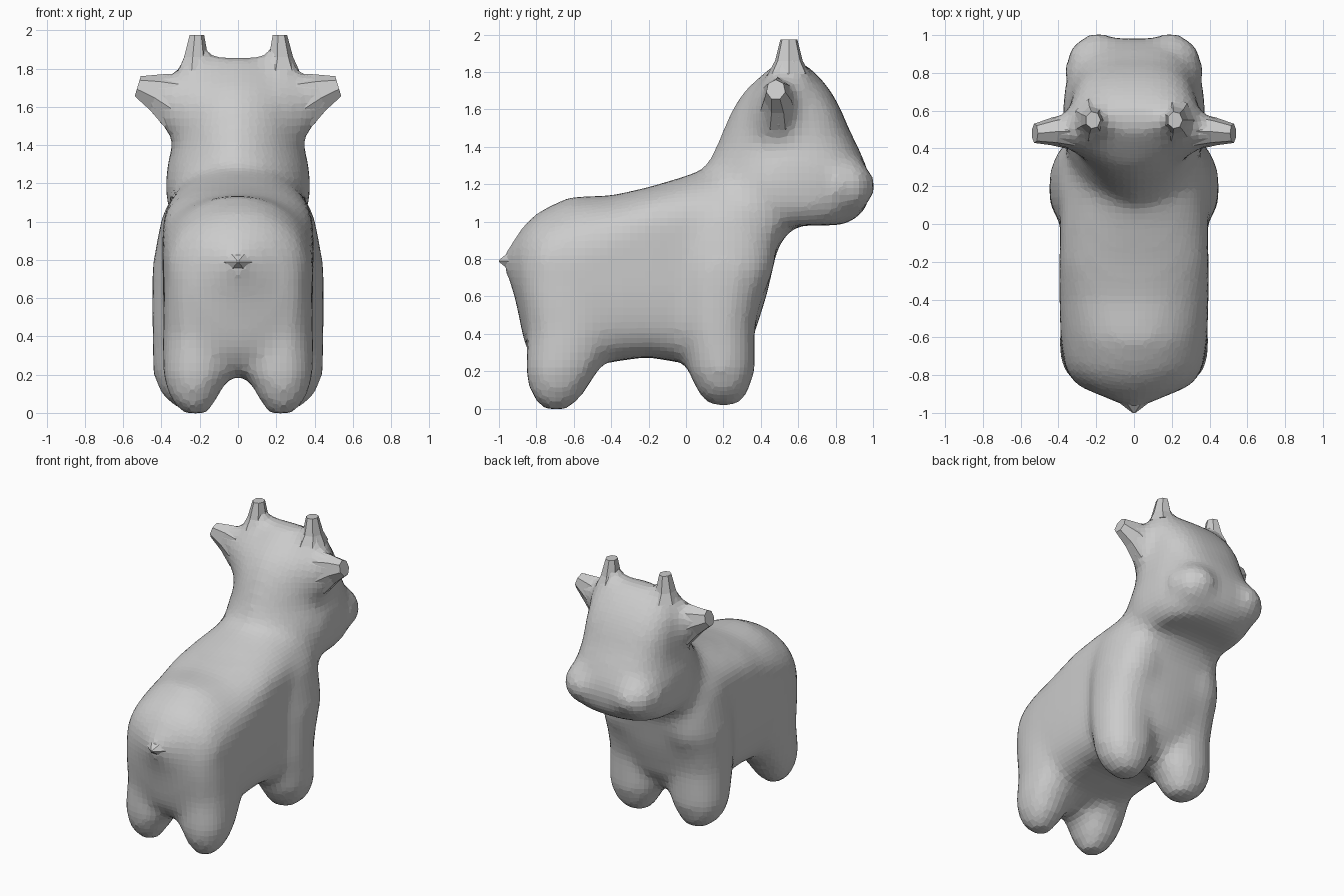
import bpy, bmesh, math
from mathutils import Vector


def ring(c, u, v, n=28, e=2.0, e_back=None, v_back=1.0):
    """Superellipse ring about c with half axes u, v; e_back, v_back shape the -v half."""
    pts = []
    for i in range(n):
        a = 2 * math.pi * i / n
        ca, sa = math.cos(a), math.sin(a)
        k = 2 / (e_back if e_back and sa < 0 else e)
        p = math.copysign(abs(ca) ** k, ca)
        q = math.copysign(abs(sa) ** k, sa) * (v_back if sa < 0 else 1)
        pts.append(Vector(c) + Vector(u) * p + Vector(v) * q)
    return pts


def loft(bm, rings):
    rows = [[bm.verts.new(p) for p in r] for r in rings]
    faces = []
    for a, b in zip(rows, rows[1:]):
        for i in range(len(a)):
            j = (i + 1) % len(a)
            faces.append(bm.faces.new((a[i], a[j], b[j], b[i])))
    faces.append(bm.faces.new(rows[0][::-1]))
    faces.append(bm.faces.new(rows[-1]))
    bmesh.ops.recalc_face_normals(bm, faces=faces)


def make(name, bm):
    me = bpy.data.meshes.new(name)
    bm.to_mesh(me)
    bm.free()
    ob = bpy.data.objects.new(name, me)
    bpy.context.collection.objects.link(ob)
    return ob


def horn_rings(s, n):
    return [ring((s * x, y, z), (r, 0, 0), (0, r * 1.15, 0), n)
            for x, y, z, r in [(.20, .54, 1.68, .16), (.22, .55, 1.79, .10),
                               (.222, .55, 1.86, .066), (.217, .55, 1.975, .04)]]


def ear_rings(s, n):
    return [ring((s * x, y, z), (s * -.3 * h, 0, h), (0, w, 0), n)
            for x, y, z, h, w in [(.22, .48, 1.56, .21, .16), (.34, .49, 1.625, .15, .095),
                                  (.43, .49, 1.67, .10, .075), (.525, .48, 1.705, .055, .052)]]


bm = bmesh.new()

# torso: y, half width, bottom, shoulder line, top, squareness above, below
torso = [(-.98, .035, .755, .79, .82, 2, 2), (-.95, .08, .70, .78, .86, 2, 2),
         (-.91, .18, .57, .77, .92, 2, 2),
         (-.86, .28, .33, .76, .99, 2, 2.3), (-.78, .36, .21, .76, 1.06, 2, 2.8),
         (-.62, .39, .19, .78, 1.135, 2, 3.2), (-.40, .395, .25, .88, 1.14, 2.2, 4.2),
         (-.20, .395, .275, .97, 1.185, 2.3, 4.8), (0, .39, .24, 1.0, 1.245, 2.1, 4.5),
         (.15, .385, .21, 1.0, 1.30, 1.9, 3.5), (.27, .37, .25, 1.0, 1.34, 2, 2.8),
         (.36, .36, .38, 1.05, 1.4, 2, 2.6), (.43, .35, .60, 1.1, 1.4, 2, 2.5),
         (.49, .345, .86, 1.12, 1.35, 2, 2.5), (.56, .335, .965, 1.15, 1.32, 2, 2.5),
         (.68, .32, .99, 1.15, 1.3, 2, 2.5)]
loft(bm, [ring((0, y, m), (w, 0, 0), (0, 0, t - m), 36, e, e2, (m - b) / (t - m))
          for y, w, b, m, t, e, e2 in torso])

# head and neck: z, back y, front y, half width
head = [(.98, .28, .84, .29), (1.03, .13, .93, .345), (1.10, .05, .98, .375),
        (1.21, .05, .99, .38), (1.30, .11, .965, .37), (1.40, .16, .92, .345),
        (1.50, .20, .87, .34), (1.60, .245, .83, .34), (1.70, .31, .775, .315),
        (1.79, .41, .70, .265), (1.86, .50, .61, .18)]
loft(bm, [ring((0, (b + f) / 2, z), (w, 0, 0), (0, (f - b) / 2, 0), e=2.8, e_back=1.75)
          for z, b, f, w in head])

# legs: z, inner x, outer x, back y, front y
front_leg = [(.015, .16, .31, .12, .28), (.09, .11, .40, .06, .335), (.2, .05, .445, .01, .37),
             (.45, .03, .45, -.04, .37), (.6, .03, .45, -.05, .41), (.75, .03, .45, -.06, .475),
             (.90, .04, .425, -.07, .485), (1.06, .07, .39, -.06, .46)]
rear_leg = [(-.005, .16, .29, -.76, -.63), (.07, .11, .355, -.83, -.55), (.2, .04, .395, -.86, -.47),
            (.4, .03, .395, -.85, -.36), (.6, .04, .39, -.88, -.33), (.75, .04, .38, -.89, -.33),
            (.95, .08, .34, -.80, -.4)]
for s in (-1, 1):
    for leg in (front_leg, rear_leg):
        loft(bm, [ring((s * (i + o) / 2, (b + f) / 2, z), ((o - i) / 2, 0, 0),
                       (0, (f - b) / 2, 0), e=2.2) for z, i, o, b, f in leg])
    # muzzle lobes
    loft(bm, [ring((s * .19, y, 1.19), (r, 0, 0), (0, 0, r * .9))
              for y, r in [(.80, .18), (.93, .155), (.985, .09), (1.01, .04)]])
    # bases that blend horns and ears into the head
    loft(bm, horn_rings(s, 16))
    loft(bm, ear_rings(s, 16))

# one fused, softened skin with flat facets
body = make("calf_body", bm)
rm = body.modifiers.new("Fuse", 'REMESH')
rm.mode = 'VOXEL'
rm.voxel_size = .04
sm = body.modifiers.new("Soften", 'SMOOTH')
sm.factor = .5
sm.iterations = 8

# crisp faceted horn and ear tips, and the pointed tail
for s, side in ((-1, "left"), (1, "right")):
    for part, fn in (("horn", horn_rings), ("ear", ear_rings)):
        bm = bmesh.new()
        loft(bm, fn(s, 7)[1:])
        make(f"{side}_{part}", bm)
bm = bmesh.new()
loft(bm, [ring((0, y, .79), (r, 0, 0), (0, 0, r * .7), 6)
          for y, r in [(-.86, .19), (-.93, .10), (-1.0, .008)]])
make("tail", bm)
